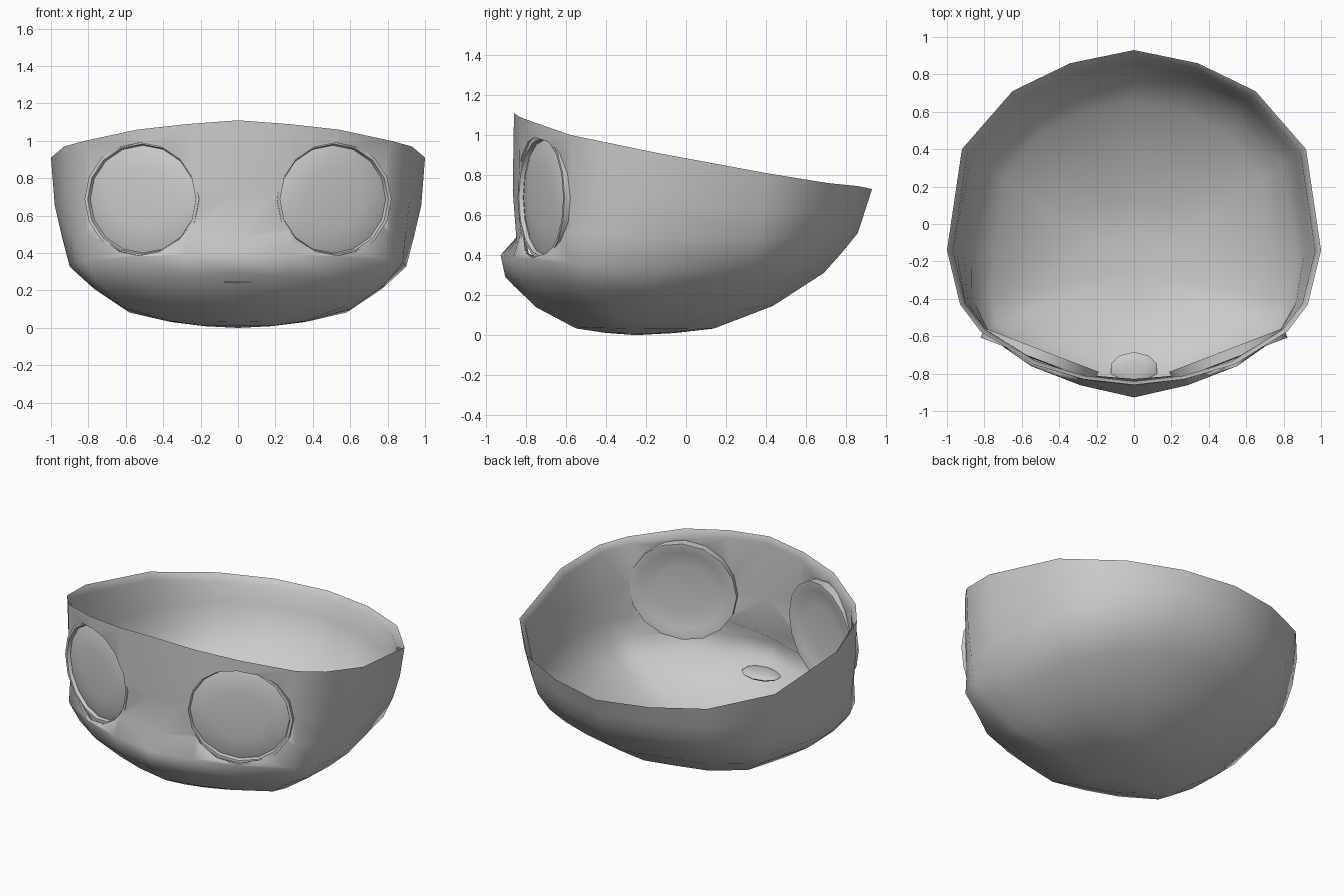
import bpy, bmesh, math
from mathutils import Vector, Matrix

if "Cube" in bpy.data.objects:
    bpy.data.objects.remove(bpy.data.objects["Cube"])

grey = bpy.data.materials.new("plain grey")
grey.diffuse_color = (0.6, 0.6, 0.6, 1)
grey.use_nodes = True
grey.node_tree.nodes["Principled BSDF"].inputs["Base Color"].default_value = grey.diffuse_color


def finish(name, bm, angle=50):
    bmesh.ops.recalc_face_normals(bm, faces=bm.faces)
    mesh = bpy.data.meshes.new(name)
    bm.to_mesh(mesh)
    bm.free()
    mesh.materials.append(grey)
    ob = bpy.data.objects.new(name, mesh)
    bpy.context.collection.objects.link(ob)
    bpy.ops.object.select_all(action='DESELECT')
    ob.select_set(True)
    bpy.context.view_layer.objects.active = ob
    bpy.ops.object.shade_smooth_by_angle(angle=math.radians(angle))
    return ob


def loft(bm, rings):
    loops = [[bm.verts.new(p) for p in r] for r in rings]
    n = len(loops[0])
    for a, b in zip(loops, loops[1:]):
        for i in range(n):
            bm.faces.new((a[i], a[(i + 1) % n], b[(i + 1) % n], b[i]))
    return loops


def fan(bm, loop, tip):
    v = bm.verts.new(tip)
    for i in range(len(loop)):
        bm.faces.new((loop[i], loop[(i + 1) % len(loop)], v))


# Head shell: sloping rim, from the back round to the front
rim = [(0, .93, .73), (.34, .86, .745), (.65, .71, .76), (.92, .40, .81), (1, -.14, .91),
       (.93, -.43, .97), (.82, -.575, 1.0), (.54, -.75, 1.06), (.27, -.83, 1.09), (0, -.86, 1.11)]
# Wall profiles as (reach, height) fractions of the rim
back = [(1, 1), (.97, .85), (.94, .70), (.87, .56), (.795, .425), (.58, .2), (.33, .045), (.17, .015)]
side = [(1, 1), (.98, .72), (.94, .53), (.90, .36), (.77, .23), (.58, .09), (.36, .035), (.18, .01)]
cheek = [(1, 1), (1, .7), (1, .5), (1.02, .36), (.96, .25), (.76, .13), (.45, .035), (.22, .01)]
front = [(1, 1), (1.01, .65), (.98, .43), (1.11, .36), (1.07, .26), (.82, .126), (.49, .03), (.25, .01)]
blend = [(back, back, 0), (back, back, 0), (back, side, .25), (back, side, .6), (side, side, 0),
         (side, cheek, .4), (side, cheek, .8), (cheek, cheek, 0), (cheek, front, .4), (front, front, 0)]
CY = -.25
LEVELS = len(back)


def shell_ring(level, inner):
    half = []
    for (x, y, z), (a, b, w) in zip(rim, blend):
        r = a[level][0] * (1 - w) + b[level][0] * w
        h = a[level][1] * (1 - w) + b[level][1] * w
        zz = h * z
        if inner:
            r *= .968
            zz += .03 * (1 - h) - .04 * h
        half.append((x * r, CY + (y - CY) * r, zz))
    return half + [(-x, y, z) for x, y, z in half[-2:0:-1]]


bm = bmesh.new()
rings = [shell_ring(i, False) for i in reversed(range(LEVELS))] + [shell_ring(i, True) for i in range(LEVELS)]
loops = loft(bm, rings)
fan(bm, loops[0], (0, CY, 0))
fan(bm, loops[-1], (0, CY, .032))
shell = finish("head_shell", bm)

# Eyes: short tubes with a slightly domed front, set in round holes
N = 16
for s, label in ((-1, "left"), (1, "right")):
    out = Vector((s * math.sin(math.radians(21)), -math.cos(math.radians(21)), 0))
    across = Vector((-out.y, out.x, 0))
    centre = Vector((s * .502, -.692, .688))

    def circle(r, d):
        return [centre + out * d + across * (r * 1.05 * math.cos(2 * math.pi * i / N))
                + Vector((0, 0, r * math.sin(2 * math.pi * i / N))) for i in range(N)]

    bm = bmesh.new()
    loops = loft(bm, [circle(.302, -.25), circle(.302, .35)])
    bm.faces.new(loops[0])
    bm.faces.new(loops[1])
    cutter = finish(label + "_eye_cutter", bm)
    cutter.hide_render = True
    cutter.hide_set(True)
    hole = shell.modifiers.new(label + " eye hole", 'BOOLEAN')
    hole.operation = 'DIFFERENCE'
    hole.solver = 'EXACT'
    hole.object = cutter

    bm = bmesh.new()
    loops = loft(bm, [circle(.16, .005), circle(.25, -.005), circle(.295, -.02), circle(.312, -.02),
                      circle(.312, .035), circle(.295, .035), circle(.288, .015), circle(.25, .028),
                      circle(.16, .038)])
    fan(bm, loops[0], centre + out * .008)
    fan(bm, loops[-1], centre + out * .04)
    finish(label + "_eye", bm, 40)

# Even out the shading around the holes
shell.modifiers.new("even shading", 'WEIGHTED_NORMAL').keep_sharp = True

# Mouth: flat oval pad just behind the front of the muzzle
bm = bmesh.new()
bmesh.ops.create_uvsphere(bm, u_segments=10, v_segments=6, radius=1,
                          matrix=Matrix.Translation((0, -.775, .25)) @ Matrix.Diagonal((.13, .09, .022, 1)))
finish("mouth", bm)
